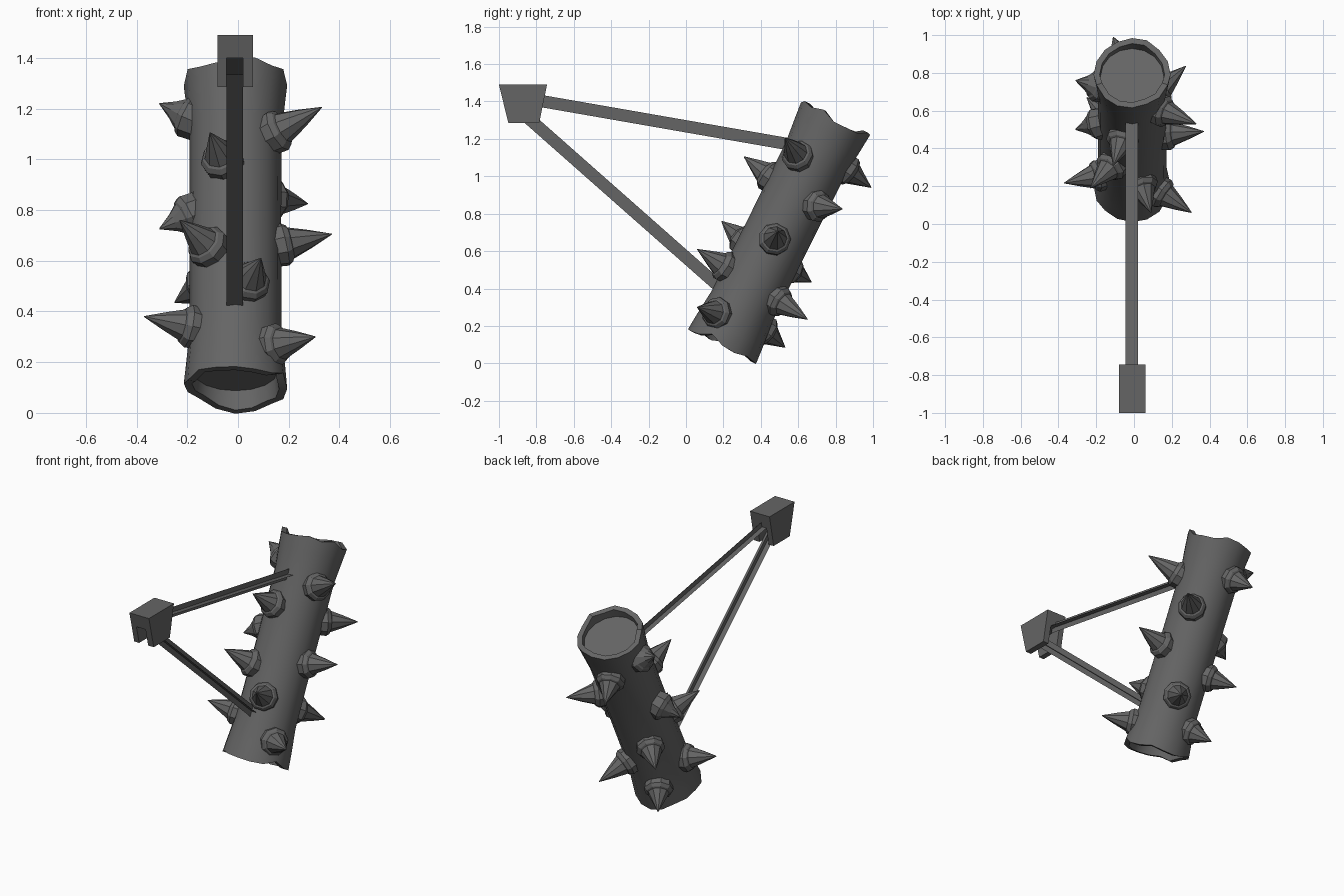
import bpy, bmesh, math, random
from mathutils import Vector, Matrix

random.seed(4)
if "Cube" in bpy.data.objects:
    bpy.data.objects.remove(bpy.data.objects["Cube"], do_unlink=True)

grey = bpy.data.materials.new("dark grey wood")
grey.use_nodes = True
COLOUR = (0.13, 0.13, 0.13, 1)
grey.diffuse_color = COLOUR
grey.node_tree.nodes["Principled BSDF"].inputs["Base Color"].default_value = COLOUR

# Log frame: leaning axis, sideways axis and the direction across the lean
ORIGIN = Vector((-0.01, 0.19, 0.085))
AXIS = Vector((0, 0.446, 0.895)).normalized()
SIDE = Vector((1, 0, 0))
ACROSS = AXIS.cross(SIDE)
LENGTH = 1.385


def on_log(angle, radius, along):
    """Point given by angle round the log, distance from its axis and height along it."""
    return ORIGIN + AXIS * along + (SIDE * math.cos(angle) + ACROSS * math.sin(angle)) * radius


def finish(name, bm, recalc=True):
    if recalc:
        bmesh.ops.recalc_face_normals(bm, faces=bm.faces)
    mesh = bpy.data.meshes.new(name)
    bm.to_mesh(mesh)
    bm.free()
    mesh.materials.append(grey)
    obj = bpy.data.objects.new(name, mesh)
    bpy.context.collection.objects.link(obj)
    return obj


def loft(bm, rings):
    """Skin a list of point rings and cap both ends."""
    rows = [[bm.verts.new(p) for p in ring] for ring in rings]
    n = len(rows[0])
    for a, b in zip(rows, rows[1:]):
        for i in range(n):
            j = (i + 1) % n
            bm.faces.new((a[i], a[j], b[j], b[i]))
    bm.faces.new(rows[0])
    bm.faces.new(rows[-1])


# Log: slightly waisted trunk with ragged rims and a recessed floor at each end
N = 16
angles = [math.tau * i / N for i in range(N)]
low = [random.uniform(0, 0.045) for _ in angles]
high = [LENGTH - random.uniform(0, 0.045) for _ in angles]


def ring(radius, along):
    heights = along if isinstance(along, list) else [along] * N
    return [on_log(a, radius, h) for a, h in zip(angles, heights)]


bm = bmesh.new()
loft(bm, [ring(0.165, 0.085), ring(0.172, low), ring(0.204, low), ring(0.197, 0.1),
          ring(0.182, 0.25), ring(0.18, LENGTH / 2), ring(0.182, LENGTH - 0.25),
          ring(0.197, LENGTH - 0.1), ring(0.204, high), ring(0.172, high),
          ring(0.168, LENGTH - 0.065)])
log = finish("log", bm)
bpy.ops.object.select_all(action="DESELECT")
log.select_set(True)
bpy.context.view_layer.objects.active = log
bpy.ops.object.shade_smooth_by_angle(angle=math.radians(35))

# Spikes: tip position and how far the tip drifts along the log from its base
SPIKES = [
    ((-0.31, 0.76, 1.22), 0.07), ((0.33, 0.53, 1.205), 0.06),
    ((-0.11, 0.31, 1.105), 0.036), ((0.275, 0.836, 0.825), 0.05),
    ((-0.31, 0.50, 0.726), -0.07), ((0.37, 0.49, 0.705), 0.05),
    ((-0.23, 0.19, 0.76), 0.045), ((0.09, 0.06, 0.61), 0.02),
    ((-0.25, 0.67, 0.435), -0.01), ((-0.37, 0.217, 0.38), 0.02),
    ((0.305, 0.06, 0.30), -0.02), ((-0.11, 0.99, 0.94), -0.03),
    ((-0.17, 0.53, 0.085), -0.035), ((0.17, 0.65, 0.235), -0.02),
]
PROFILE = [(-0.03, 0.08), (0.03, 0.087), (0.05, 0.074), (0.055, 0.064)]
for k, (tip, drift) in enumerate(SPIKES, 1):
    tip = Vector(tip)
    rel = tip - ORIGIN
    angle = math.atan2(rel.dot(ACROSS), rel.dot(SIDE))
    base = on_log(angle, 0.165, rel.dot(AXIS) - drift)
    aim = tip - base
    reach = aim.length
    spin = aim.to_track_quat("Z", "Y").to_matrix().to_4x4()
    place = Matrix.Translation(base) @ spin
    steps = PROFILE + [(reach * 0.6, 0.037), (reach, 0.002)]
    bm = bmesh.new()
    loft(bm, [[place @ Vector((r * math.cos(math.tau * i / 9), r * math.sin(math.tau * i / 9), h))
               for i in range(9)] for h, r in steps])
    finish(f"spike_{k}", bm)

# Struts: two thin blades crossing along each strut
MID, HALF = -0.0125, 0.0325


def strut(name, start, end):
    a, b = Vector((MID, *start)), Vector((MID, *end))
    up = (b - a).cross(SIDE).normalized() * HALF
    flat = SIDE * HALF
    bm = bmesh.new()
    for offset in (up, flat):
        bm.faces.new([bm.verts.new(p) for p in (a - offset, b - offset, b + offset, a + offset)])
    finish(name, bm, recalc=False)


strut("upper_strut", (-0.79, 1.405), (0.57, 1.168))
strut("lower_strut", (-0.87, 1.335), (0.2, 0.39))

# Bracket: tapered block slotted from below, as an inverted U outline
LEFT, RIGHT, TOP, BOTTOM, SLOT = -0.08, 0.06, 1.49, 1.285, 1.40
outline = [(LEFT, BOTTOM), (LEFT, TOP), (RIGHT, TOP), (RIGHT, BOTTOM),
           (MID + HALF, BOTTOM), (MID + HALF, SLOT), (MID - HALF, SLOT), (MID - HALF, BOTTOM)]


def slope(z, y_top, y_bottom):
    return y_bottom + (y_top - y_bottom) * (z - BOTTOM) / (TOP - BOTTOM)


bm = bmesh.new()
loft(bm, [[Vector((x, slope(z, *ys), z)) for x, z in outline]
          for ys in ((-1.0, -0.95), (-0.743, -0.785))])
finish("bracket", bm)
